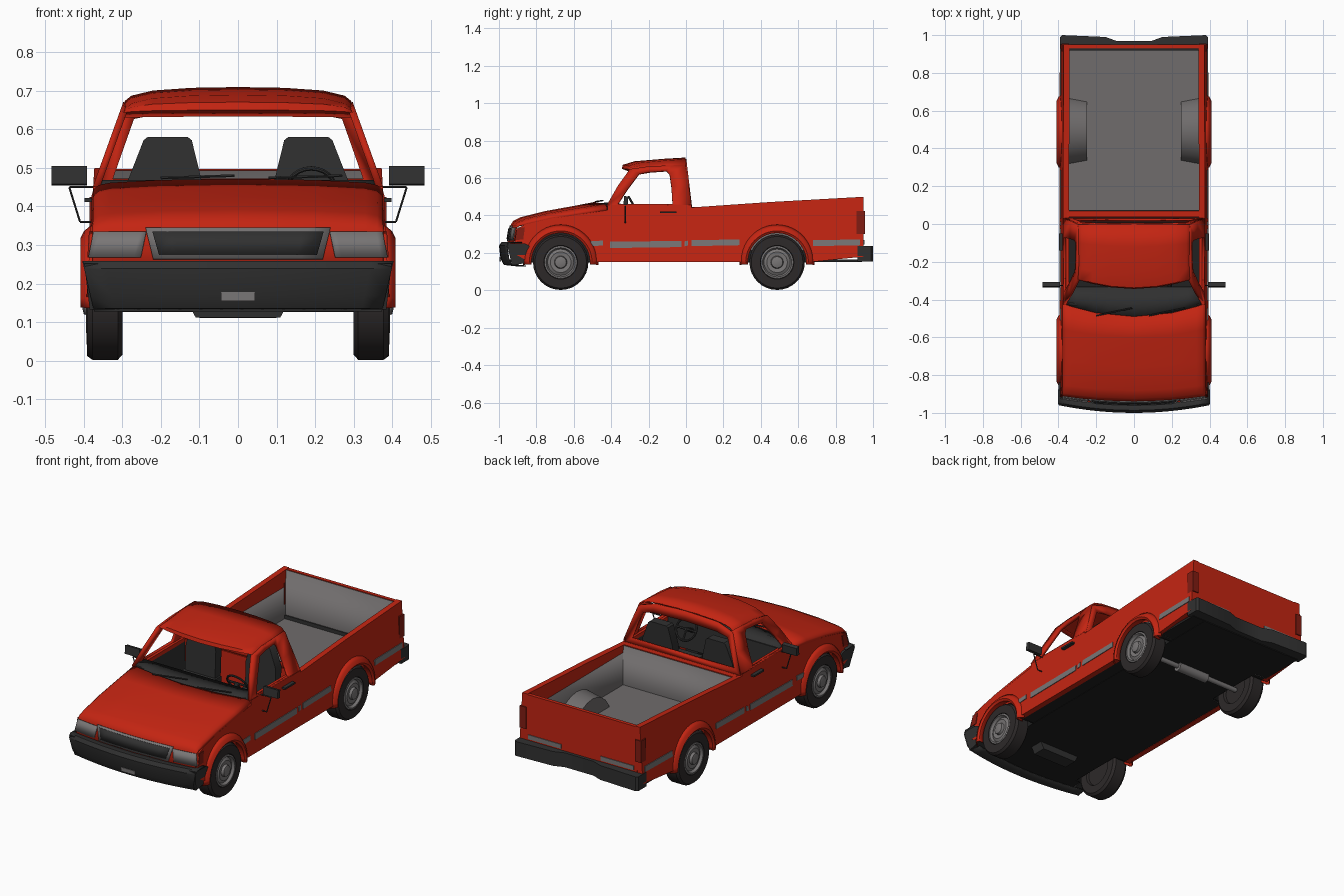
import bpy, bmesh, math
from mathutils import Vector

if "Cube" in bpy.data.objects:
    bpy.data.objects.remove(bpy.data.objects["Cube"])

def mat(name, r, g, b):
    m = bpy.data.materials.new(name)
    m.diffuse_color = (r, g, b, 1)
    m.use_nodes = True
    m.node_tree.nodes["Principled BSDF"].inputs["Base Color"].default_value = m.diffuse_color
    return m

RED = mat("red paint", .55, .018, .006)
GREY = mat("grey trim", .19, .18, .18)
LINER_GREY = mat("bed grey", .16, .15, .15)
DARK = mat("dark plastic", .03, .03, .03)
BLACK = mat("underside black", .015, .015, .015)
TYRE = mat("tyre rubber", .026, .022, .022)
LENS = mat("dark red lens", .22, .012, .006)

def make(name, verts, faces, m, solid=0, angle=35):
    me = bpy.data.meshes.new(name)
    me.from_pydata([tuple(v) for v in verts], [], faces)
    bm = bmesh.new()
    bm.from_mesh(me)
    bmesh.ops.remove_doubles(bm, verts=bm.verts, dist=1e-5)
    bmesh.ops.recalc_face_normals(bm, faces=bm.faces)
    bm.to_mesh(me)
    bm.free()
    me.materials.append(m)
    o = bpy.data.objects.new(name, me)
    bpy.context.collection.objects.link(o)
    if solid:
        mod = o.modifiers.new("thickness", 'SOLIDIFY')
        mod.thickness, mod.offset = solid, 0
    bpy.ops.object.select_all(action='DESELECT')
    o.select_set(True)
    bpy.context.view_layer.objects.active = o
    bpy.ops.object.shade_smooth_by_angle(angle=math.radians(angle))
    return o

def grid(name, rows, m, solid=0):
    w = len(rows[0])
    f = [(i*w+j, i*w+j+1, (i+1)*w+j+1, (i+1)*w+j) for i in range(len(rows)-1) for j in range(w-1)]
    return make(name, [p for r in rows for p in r], f, m, solid)

def prism(name, a, b, m):
    n = len(a)
    f = [tuple(range(n)), tuple(range(2*n-1, n-1, -1))]
    f += [(i, (i+1) % n, n+(i+1) % n, n+i) for i in range(n)]
    return make(name, a+b, f, m)

def side_prism(name, prof, x0, x1, s, m, k=0.0):
    # y-z profile pulled along x, leaning with height by k
    ring = lambda x: [(s*(x+k*(z-.3)), y, z) for y, z in prof]
    return prism(name, ring(x0), ring(x1), m)

def box(name, x0, x1, y0, y1, z0, z1, m):
    return side_prism(name, [(y0, z0), (y1, z0), (y1, z1), (y0, z1)], x0, x1, 1, m)

def sweep(name, yc, zc, sec, s, m, a0=0, a1=360, n=32, solid=0):
    # (radius, x) section turned around a sideways axis
    rows = []
    for i in range(n+1):
        a = math.radians(a0+(a1-a0)*i/n)
        rows.append([(s*x, yc+r*math.cos(a), zc+r*math.sin(a)) for r, x in sec])
    return grid(name, rows, m, solid)

def frame(name, outer, inner, m, solid):
    return grid(name, [[o, i] for o, i in zip(outer+outer[:1], inner+inner[:1])], m, solid)

def rod(name, p, q, r, m, n=10):
    p, q = Vector(p), Vector(q)
    rot = (q-p).to_track_quat('Z', 'Y')
    ring = lambda c: [c+rot @ Vector((r*math.cos(t*6.2832/n), r*math.sin(t*6.2832/n), 0)) for t in range(n)]
    return prism(name, ring(p), ring(q), m)

FRONT, REAR, AXLE = -.67, .487, .15
def arch(yc, r=.165, n=16):
    return [(yc+r*math.cos(math.pi*i/n), AXLE+r*math.sin(math.pi*i/n)) for i in range(n+1)]

# body sides with wheel arches cut in the profile
side = [(-.925, .2), (-.905, .33), (-.86, .352), (-.72, .385), (-.555, .408), (-.42, .43), (-.42, .456),
        (.028, .456), (.03, .443), (.45, .472), (.95, .50), (.95, .18)] + arch(REAR) + arch(FRONT)
pillar_out = [(-.425, .45), (-.365, .555), (-.30, .645), (-.20, .66), (-.08, .665), (-.003, .668),
              (.015, .56), (.03, .45), (-.2, .45)]
pillar_in = [(-.365, .458), (-.315, .535), (-.25, .622), (-.19, .632), (-.105, .638), (-.088, .62),
             (-.078, .55), (-.072, .458), (-.2, .458)]
for s, tag in ((1, "left"), (-1, "right")):
    side_prism(tag+"_body_side", side, .353, .385, s, RED, -.06)
    lean = lambda pts: [(s*(.366-(z-.455)*.36), y, z) for y, z in pts]
    frame(tag+"_cab_window_frame", lean(pillar_out), lean(pillar_in), RED, .018)
    box(tag+"_door_lining", *sorted((s*.345, s*.352)), -.44, .02, .17, .45, DARK)
    # wheels, flares and wells
    for yc, end in ((FRONT, "front"), (REAR, "rear")):
        n = f"{tag}_{end}_"
        sweep(n+"tyre", yc, AXLE, [(0, .315), (.085, .315), (.09, .30), (.135, .30), (.148, .312), (.148, .378),
              (.138, .392), (.09, .393), (.086, .375)], s, TYRE)
        sweep(n+"wheel_rim", yc, AXLE, [(.088, .375), (.087, .392), (.078, .394), (.07, .38), (.055, .389), (.034, .386),
              (.03, .40), (.015, .404), (0, .404)], s, GREY)
        sweep(n+"fender_flare", yc, AXLE, [(.20, .38), (.185, .398), (.168, .407), (.158, .40), (.158, .36)],
              s, RED, -4, 184, 24, .004)
        sweep(n+"wheel_well", yc, AXLE, [(.163, .375), (.163, .285), (0, .285)], s, BLACK, 0, 180, 20, .004)
    sweep(tag+"_bed_wheel_housing", .492, AXLE, [(.188, .352), (.17, .25), (0, .25)], s, LINER_GREY, 0, 180, 12)
    # side trim strips
    for y0, y1, z0, z1 in ((-.51, -.445, .235, .262), (-.405, -.025, .226, .26), (-.008, .012, .235, .262),
                           (.03, .285, .236, .268), (.68, .93, .236, .268)):
        side_prism(tag+"_side_trim", [(y0, z0), (y1, z0+.005), (y1, z1+.004), (y0, z1)], .383, .389, s, GREY, -.06)
    # lamps
    side_prism(tag+"_corner_lens", [(-.915, .268), (-.87, .272), (-.862, .335), (-.9, .335)], .38, .389, s, LENS, -.06)
    box(tag+"_tail_lamp", *sorted((s*.345, s*.385)), .912, .956, .30, .425, LENS)
    # mirrors on wire brackets
    side_prism(tag+"_mirror", [(-.335, .458), (-.312, .455), (-.308, .50), (-.33, .505)], .392, .484, s, DARK)
    wire = [(.365, .45), (.438, .45), (.41, .36), (.38, .36)]
    for (xa, za), (xb, zb) in zip(wire, wire[1:]):
        rod(tag+"_mirror_bracket", (s*xa, -.325, za), (s*xb, -.325, zb), .003, DARK, 6)
    box(tag+"_door_handle", *sorted((s*.375, s*.398)), -.14, -.05, .412, .422, DARK)
    # seats
    seat = lambda y, dz: [(s*x, y+(.58-z)*-.05, z) for x, z in
            ((.095, .2), (.285, .2), (.285, .47), (.245, .572), (.235, .58), (.13, .58), (.12, .572), (.095, .47))]
    prism(tag+"_seat_back", seat(-.06, 0), seat(-.008, 0), DARK)
    box(tag+"_seat_base", *sorted((s*.085, s*.295)), -.28, -.03, .165, .32, DARK)
    # front bumper ends
    side_prism(tag+"_bumper_end", [(-.958, .252), (-.86, .25), (-.815, .225), (-.835, .15), (-.93, .133)],
               .34, .405, s, DARK, .12)

# hood and nose
hx = [(.376, .04), (.372, .026), (.36, .016), (.33, .01), (.2, .003), (0, 0)]
hx = [(-x, d) for x, d in hx] + [(x, d) for x, d in hx[-2::-1]]
hood = [(-.957, .22, .03, 0), (-.935, .345, .03, .2), (-.922, .368, .03, .6), (-.88, .388, .03, .9), (-.75, .42, .03, 1),
        (-.6, .447, .045, 1), (-.49, .468, .07, 1)]
grid("hood", [[(x, yc+b*(x/.38)**2, z-d*k) for x, d in hx] for yc, z, b, k in hood], RED, .008)

def nose_patch(name, b0, b1, t0, t1, z0, z1, off, m):
    rows = []
    for k in (0, 1):
        z, xa, xb = ((z0, b0, b1), (z1, t0, t1))[k]
        xs = [xa+(xb-xa)*i/8 for i in range(9)]
        rows.append([(x, -.957+(z-.22)*.176+.03*(x/.38)**2-off, z) for x in xs])
    grid(name, rows, m, .005)

nose_patch("grille_frame", -.22, .22, -.24, .24, .263, .345, .006, GREY)
nose_patch("grille", -.205, .205, -.222, .222, .274, .334, .010, DARK)
nose_patch("right_headlamp", -.388, -.252, -.375, -.238, .268, .335, .006, GREY)
nose_patch("left_headlamp", .252, .388, .238, .375, .268, .335, .006, GREY)

# front bumper
sec = [(.08, .256), (.012, .256), (0, .238), (.008, .17), (.025, .138), (.1, .13)]
bx = [-.403+.806*i/14 for i in range(15)]
grid("front_bumper", [[(x*(1-.07*(.256-z)/.12), -.997+.04*(x/.4)**2+d, z) for x in bx] for d, z in sec], DARK, .006)
box("front_plate", -.044, .044, -.996, -.990, .155, .178, GREY)

# cab roof with a brow over the windshield
rx = [(.298, .05), (.29, .034), (.275, .022), (.22, .009), (.12, .002), (0, 0)]
rx = [(-x, d) for x, d in rx] + [(x, d) for x, d in rx[-2::-1]]
roof = [(-.25, .637, .05, .1), (-.29, .652, .05, .2), (-.285, .668, .05, .6), (-.23, .686, .045, 1),
        (-.1, .699, .02, 1), (-.003, .706, 0, 1)]
grid("roof", [[(x, y-b*(1-(x/.3)**2), z-d*k) for x, d in rx] for y, z, b, k in roof], RED, .008)

# cab rear wall with open window
back = lambda pts: [(x, .026-(z-.44)*.12, z) for x, z in pts]
frame("cab_rear_frame", back([(.368, .44), (.297, .66), (.2, .692), (0, .702), (-.2, .692), (-.297, .66), (-.368, .44), (0, .44)]),
      back([(.325, .472), (.27, .628), (.2, .642), (0, .648), (-.2, .642), (-.27, .628), (-.325, .472), (0, .472)]), RED, .014)
box("cab_bulkhead", -.355, .355, .012, .034, .16, .445, RED)

# dashboard, cowl and steering wheel
box("dashboard", -.345, .345, -.43, -.33, .3, .458, DARK)
xs = [-.355+.71*i/10 for i in range(11)]
grid("cowl", [[(x, -.50+.07*(x/.38)**2, .462-.03*(x/.38)**2) for x in xs], [(x, -.42+.02*(x/.38)**2, .466) for x in xs],
              [(x, -.335, .458) for x in xs]], DARK, .006)
for x in (-.2, .08):
    rod("wiper", (x, -.485, .474), (x+.19, -.445, .48), .004, DARK, 6)
bpy.ops.mesh.primitive_torus_add(location=(.19, -.275, .445), rotation=(-1.05, 0, 0), major_radius=.062, minor_radius=.006,
                                 major_segments=24, minor_segments=8)
wheel = bpy.context.object
wheel.name = "steering_wheel"
wheel.data.materials.append(DARK)
rod("steering_column", (.19, -.275, .445), (.19, -.36, .40), .012, DARK)
for dx, dy, dz in ((-.06, 0, 0), (.06, 0, 0), (0, .03, -.052)):
    rod("steering_spoke", (.19, -.275, .445), (.19+dx, -.275+dy, .445+dz), .006, DARK, 6)

# cargo bed
box("bed_front_wall", -.355, .355, .036, .068, .17, .445, RED)
box("tailgate", -.355, .355, .93, .95, .175, .497, RED)
zf, x, ya, yb, z0, z1 = .215, .349, .072, .926, .442, .494
make("bed_liner", [(-x, ya, zf), (x, ya, zf), (x, yb, zf), (-x, yb, zf), (-x, ya, z0), (x, ya, z0), (x, yb, z1), (-x, yb, z1)],
     [(0, 1, 2, 3), (0, 1, 5, 4), (1, 2, 6, 5), (2, 3, 7, 6), (3, 0, 4, 7)], LINER_GREY, .006)
for x0 in (-.335, .125):
    box("tailgate_trim", x0, x0+.21, .948, .954, .245, .27, GREY)

# rear bumper with a recessed step
rb = [(-.392, .918), (-.392, .99), (-.38, 1.0), (-.15, .99), (-.09, .968), (.09, .968), (.15, .99), (.38, 1.0), (.392, .99), (.392, .918)]
prism("rear_bumper", [(x, y, .155) for x, y in rb], [(x, y, .237) for x, y in rb], DARK)

# underside
box("floor_pan", -.288, .288, -.95, .94, .15, .165, BLACK)
for y0, y1 in ((-.94, -.835), (-.505, .322), (.652, .94)):
    box("floor_side", -.37, .37, y0, y1, .152, .166, BLACK)
prism("front_crossmember", [(x, -.71, z) for x, z in ((-.13, .15), (-.11, .112), (.11, .112), (.13, .15))],
      [(x, -.63, z) for x, z in ((-.13, .15), (-.11, .112), (.11, .112), (.13, .15))], DARK)
rod("rear_axle", (-.31, REAR, .14), (.31, REAR, .14), .014, GREY, 12)
rod("axle_housing", (-.1, REAR, .138), (.1, REAR, .138), .028, GREY, 14)
